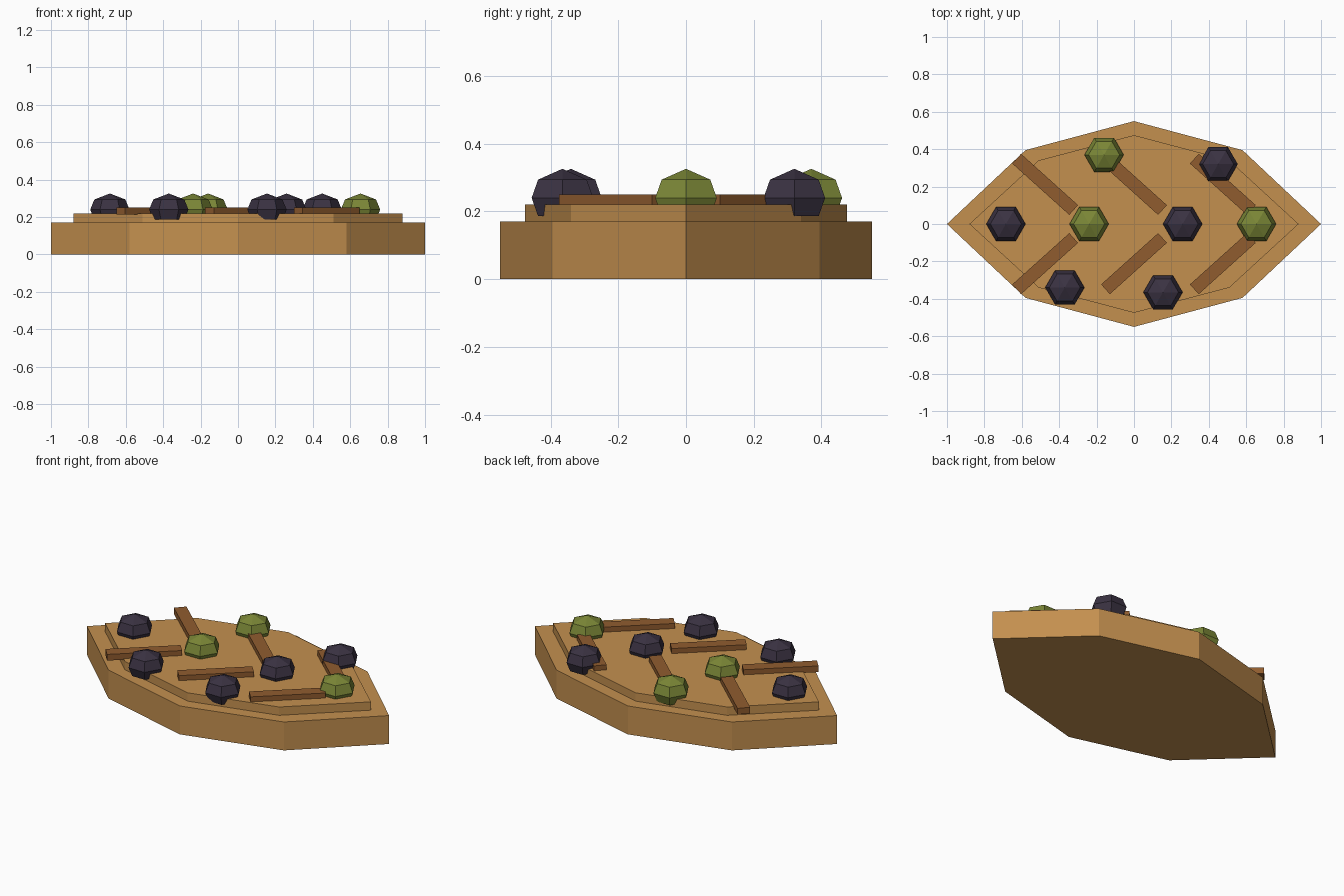
import bpy, math

if "Cube" in bpy.data.objects:
    bpy.data.objects.remove(bpy.data.objects["Cube"])


def srgb(r, g, b):
    def lin(c):
        c /= 255
        return c / 12.92 if c <= 0.04045 else ((c + 0.055) / 1.055) ** 2.4
    return (lin(r), lin(g), lin(b), 1)


def material(name, rgb):
    m = bpy.data.materials.new(name)
    m.diffuse_color = srgb(*rgb)
    m.use_nodes = True
    m.node_tree.nodes["Principled BSDF"].inputs["Base Color"].default_value = m.diffuse_color
    return m


crust = material("golden_crust", (196, 144, 79))
brown = material("baked_brown", (144, 92, 47))
dark = material("dark_berry", (58, 50, 66))
green = material("green_berry", (122, 134, 54))


def make(name, verts, faces, mat):
    mesh = bpy.data.meshes.new(name)
    mesh.from_pydata(verts, [], faces)
    mesh.materials.append(mat)
    ob = bpy.data.objects.new(name, mesh)
    bpy.context.collection.objects.link(ob)
    return ob


def prism(name, outline, z0, z1, mat):
    """Extrude a counter-clockwise outline from z0 to z1."""
    n = len(outline)
    verts = [(x, y, z) for z in (z0, z1) for x, y in outline]
    faces = [tuple(reversed(range(n))), tuple(range(n, 2 * n))]
    faces += [(i, (i + 1) % n, n + (i + 1) % n, n + i) for i in range(n)]
    return make(name, verts, faces, mat)


def leaf(tip, sx, sy, mid):
    """Pointed eight-sided outline, symmetric in x and y."""
    return [(tip, 0), (sx, sy), (0, mid), (-sx, sy),
            (-tip, 0), (-sx, -sy), (0, -mid), (sx, -sy)]


# Stepped body
prism("base", leaf(1.0, 0.58, 0.395, 0.55), 0, 0.17, crust)
prism("upper_layer", leaf(0.88, 0.51, 0.34, 0.475), 0.165, 0.22, crust)

# Slanted strips, mirrored front to back
L, W, angle = 0.205, 0.035, math.radians(42)
for side in (-1, 1):
    for cx in (-0.475, 0, 0.475):
        a = -side * angle
        c, s = math.cos(a), math.sin(a)
        pts = [(cx + u * c - v * s, side * 0.212 + u * s + v * c)
               for u, v in ((-L, -W), (L, -W), (L, W), (-L, W))]
        prism("strip", pts, 0.213, 0.25, brown)


# Faceted six-sided berries
def berry(name, x, y, mat):
    rings = ((0.083, 0.186), (0.105, 0.24), (0.083, 0.294))
    verts = [(x + r * math.cos(i * math.pi / 3), y + r * math.sin(i * math.pi / 3), z)
             for r, z in rings for i in range(6)] + [(x, y, 0.326)]
    faces = [tuple(reversed(range(6)))]
    for i in range(6):
        j = (i + 1) % 6
        faces += [(k + i, k + j, k + 6 + j, k + 6 + i) for k in (0, 6)]
        faces.append((12 + i, 12 + j, 18))
    make(name, verts, faces, mat)


for x, y in ((-0.685, 0), (-0.37, -0.34), (0.155, -0.365), (0.26, 0), (0.45, 0.32)):
    berry("dark_berry", x, y, dark)
for x, y in ((-0.24, 0), (-0.16, 0.37), (0.655, 0)):
    berry("green_berry", x, y, green)
